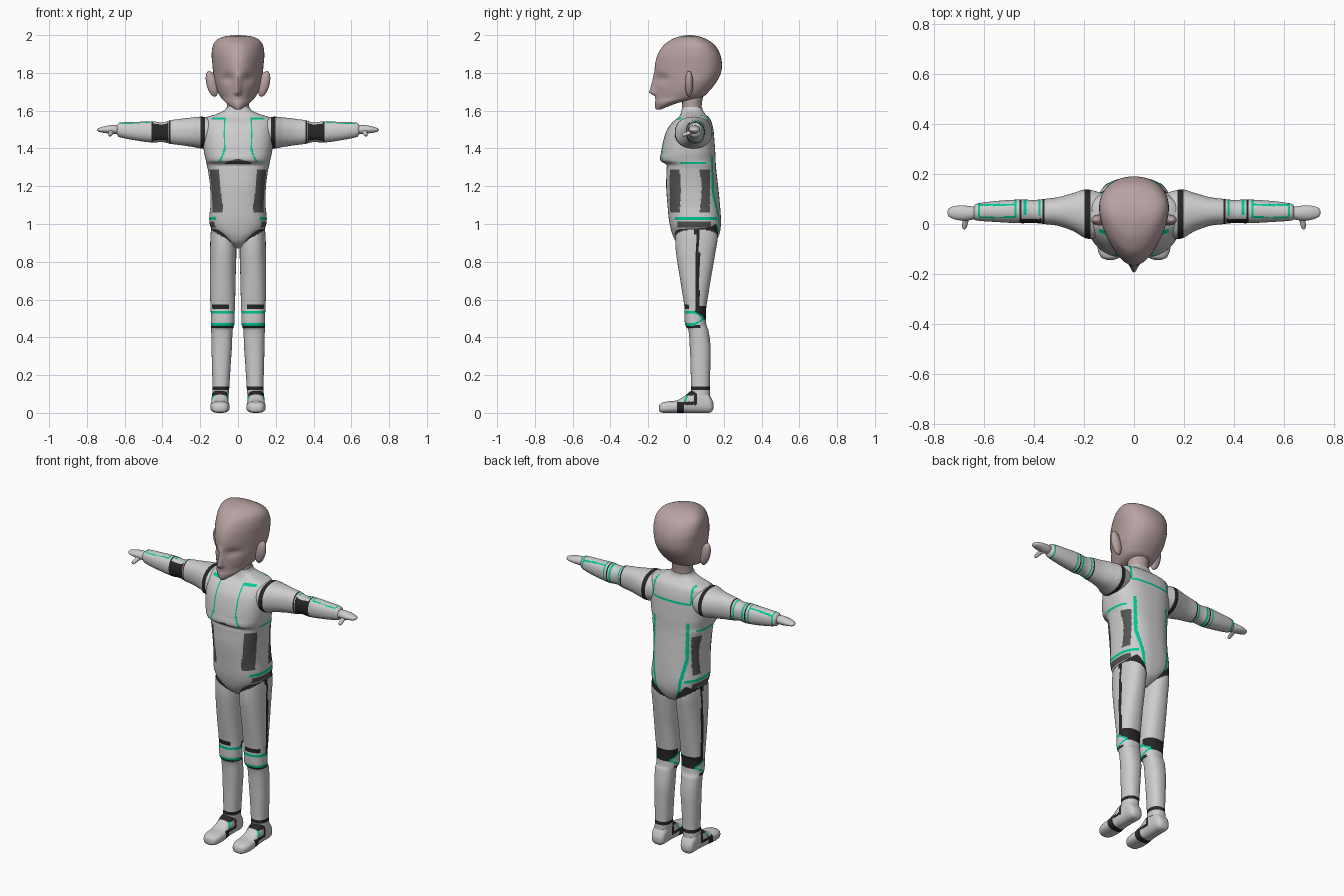
import bpy, bmesh, math
from mathutils import Vector

def mat(name, c):
    m = bpy.data.materials.new(name)
    m.diffuse_color = (*c, 1)
    return m

SUIT, DARK, GREEN, PANEL, SKIN = range(5)
MATS = [mat("suit_grey", (0.61, 0.61, 0.61)), mat("black_trim", (0.02, 0.02, 0.02)),
        mat("green_line", (0.0, 0.58, 0.30)), mat("dark_panel", (0.09, 0.09, 0.09)),
        mat("skin", (0.48, 0.36, 0.36))]

def sample(keys, t):
    """Smooth cubic interpolation through the key sections."""
    i = 0
    while i < len(keys) - 2 and t > keys[i + 1][0]:
        i += 1
    a, b = keys[i], keys[i + 1]
    p, q = keys[max(i - 1, 0)], keys[min(i + 2, len(keys) - 1)]
    h = b[0] - a[0]
    u = (t - a[0]) / h
    out = []
    for k in range(1, len(a)):
        m0 = (b[k] - p[k]) / (b[0] - p[0]) * h
        m1 = (q[k] - a[k]) / (q[0] - a[0]) * h
        out.append((2*u**3 - 3*u*u + 1) * a[k] + (u**3 - 2*u*u + u) * m0
                   + (3*u*u - 2*u**3) * b[k] + (u**3 - u*u) * m1)
    return out

def finish(name, bm, rule):
    bmesh.ops.recalc_face_normals(bm, faces=bm.faces)
    for f in bm.faces:
        f.smooth = True
        f.material_index = rule(f.calc_center_median())
    me = bpy.data.meshes.new(name)
    bm.to_mesh(me)
    bm.free()
    for m in MATS:
        me.materials.append(m)
    me.set_sharp_from_angle(angle=math.radians(40))
    ob = bpy.data.objects.new(name, me)
    bpy.context.collection.objects.link(ob)
    return ob

def loft(name, keys, axis, rule, n=2.0, seg=64, step=0.006, taper=0, side=1, shape=None):
    """Superellipse tube; keys are (position, min1, max1, min2, max2)."""
    bm = bmesh.new()
    t0, t1 = keys[0][0], keys[-1][0]
    count = max(4, round((t1 - t0) / step))
    rings = []
    for i in range(count + 1):
        t = t0 + (t1 - t0) * i / count
        a0, a1, b0, b1 = sample(keys, t)
        ring = []
        for j in range(seg):
            w = 2 * math.pi * j / seg
            c, s = math.cos(w), math.sin(w)
            c = math.copysign(abs(c) ** (2 / n), c)
            s = math.copysign(abs(s) ** (2 / n), s)
            c *= 1 + taper * s
            p, q = (a0 + a1) / 2 + c * (a1 - a0) / 2, (b0 + b1) / 2 + s * (b1 - b0) / 2
            co = {'x': (t, p, q), 'y': (p, t, q), 'z': (p, q, t)}[axis]
            co = Vector((co[0] * side, co[1], co[2]))
            ring.append(bm.verts.new(shape(co) if shape else co))
        rings.append(ring)
    for r, s in zip(rings, rings[1:]):
        for j in range(seg):
            k = (j + 1) % seg
            bm.faces.new((r[j], r[k], s[k], s[j]))
    bm.faces.new(rings[0])
    bm.faces.new(rings[-1])
    return finish(name, bm, rule)

def sym(rows):
    """Rows (z, front, back, half width) to loft keys."""
    return [(z, -w, w, f, b) for z, f, b, w in rows]

plain = lambda c: SUIT
skin = lambda c: SKIN

# Torso with piping lines, waist panels and belt
def torso_rule(c):
    a, y, z = abs(c.x), c.y, c.z
    if y < 0.03:
        f = 0.07 + 0.03 * (max(0, 1.42 - z) / 0.09) ** 2
        if 1.33 < z < 1.56 and abs(a - f) < 0.005 or abs(z - 1.558) < 0.005 and 0.07 < a < 0.14:
            return GREEN
        if 1.315 < z < 1.345 - 0.25 * a and a < 0.07 and y < -0.05:
            return PANEL
    if abs(z - 1.322) < 0.005 and -0.03 < y < 0.11 and a > 0.1:
        return GREEN
    if abs(z - 1.03) < 0.007 and -0.06 < y < 0.165 and a > 0.08:
        return GREEN
    if 0.98 < z < 1.014 and -0.045 < y < 0.13 and a > 0.1:
        return PANEL
    if y > 0.07:
        f = 0.108 if z > 1.15 else 0.108 - 0.2 * (1.15 - z)
        if 0.93 < z < 1.37 and abs(a - f) < 0.008:
            return GREEN
        if abs(z - 1.48) < 0.006 and a < 0.125:
            return GREEN
    if y > 0.02 and 1.48 < z < 1.575 and abs(a - 0.122) < 0.006:
        return GREEN
    if 1.06 < z < 1.29 and a > 0.08:
        bow = 0.012 * math.cos((z - 1.175) * 13)
        if -0.086 < y < -0.034 + bow * 0.5 or 0.07 + bow < y < 0.127:
            return PANEL
    return SUIT

loft("torso", sym([(0.87, 0.0, 0.10, 0.02), (0.90, -0.045, 0.15, 0.055), (0.93, -0.066, 0.17, 0.095),
     (0.97, -0.08, 0.182, 0.138), (1.02, -0.09, 0.185, 0.152), (1.10, -0.098, 0.18, 0.146),
     (1.20, -0.105, 0.17, 0.148), (1.29, -0.103, 0.16, 0.16), (1.315, -0.105, 0.158, 0.166),
     (1.335, -0.135, 0.157, 0.17), (1.38, -0.132, 0.155, 0.18), (1.45, -0.118, 0.15, 0.186),
     (1.50, -0.10, 0.145, 0.186), (1.54, -0.07, 0.135, 0.183), (1.565, -0.04, 0.122, 0.168),
     (1.58, -0.03, 0.105, 0.12), (1.60, -0.024, 0.09, 0.075), (1.62, -0.02, 0.085, 0.06)]),
     'z', torso_rule, n=2.6, seg=160, step=0.004)

# Neck and head
loft("neck", sym([(1.58, -0.022, 0.085, 0.062), (1.63, -0.02, 0.083, 0.058), (1.72, -0.02, 0.10, 0.062)]),
     'z', skin, step=0.02)

def face_shape(c):
    if c.y < 0:
        g = lambda v, m, s: math.exp(-((v - m) / s) ** 2)
        ramp = max(0, min(1, (1.81 - c.z) / 0.11)) * max(0, min(1, (c.z - 1.675) / 0.02))
        c.y -= 0.034 * ramp * g(c.x, 0, 0.017)
        c.y += 0.016 * g(abs(c.x), 0.055, 0.03) * g(c.z, 1.77, 0.025)
        c.y += 0.003 * g(c.x, 0, 0.03) * g(c.z, 1.655, 0.008)
    return c

loft("head", sym([(1.605, -0.158, -0.135, 0.012), (1.62, -0.164, -0.10, 0.034), (1.645, -0.165, -0.03, 0.064),
     (1.67, -0.163, 0.08, 0.086), (1.70, -0.161, 0.12, 0.103), (1.75, -0.162, 0.16, 0.119),
     (1.80, -0.166, 0.185, 0.125), (1.85, -0.163, 0.19, 0.13), (1.90, -0.148, 0.18, 0.133),
     (1.95, -0.115, 0.15, 0.125), (1.98, -0.07, 0.105, 0.10), (1.994, -0.03, 0.065, 0.065),
     (2.0, 0.01, 0.03, 0.012)]), 'z', skin, n=2.1, seg=72, taper=0.3, shape=face_shape)

# Arm trim: shoulder ring, elbow band, forearm piping
def arm_rule(c):
    x, y, z = abs(c.x), c.y, c.z
    if 0.174 < x < 0.196 or abs(x - 0.362) < 0.005 or abs(x - 0.452) < 0.005:
        return DARK
    if 0.36 < x < 0.45:
        if y < 0.02 and x > 0.37:
            return DARK
        return GREEN if y > 0.035 and min(abs(x - 0.378), abs(x - 0.435)) < 0.005 else SUIT
    if y > 0.03 and (abs(x - 0.472) < 0.005 or abs(x - 0.62) < 0.004):
        return GREEN
    if 0.47 < x < 0.622 and z > 1.49 and (abs(y - 0.076) < 0.004 or abs(y - 0.027) < 0.003):
        return GREEN
    return SUIT

# Leg trim: hip edge, side stripe, knee guard, ankle band
def leg_rule(c):
    a, y, z = abs(c.x), c.y, c.z
    if z > 0.9 + 0.62 * (a - 0.03):
        return DARK
    if z > 0.55 and abs(y - 0.06) < 0.011 and a > 0.1:
        return DARK
    if 0.552 < z < 0.575 and y < 0.035 and 0.045 < a < 0.135:
        return DARK
    spread = 0.033 * min(1, max(0, 1 - (y - 0.045) / 0.05))
    if y < 0.095 and abs(abs(z - 0.5) - spread) < 0.006:
        return GREEN
    if abs(z - 0.456) < 0.007 and y < 0.075:
        return DARK
    if y > 0.05 and abs(z - 0.53) < 0.036 and abs(z - 0.5) > spread:
        return DARK
    return DARK if abs(z - 0.13) < 0.008 else SUIT

# Shoe trim: sole strap, side strap up to the ankle, instep line
def foot_rule(c):
    y, z = c.y, c.z
    if z > 0.092 and 0.0 < y < 0.055:
        return DARK
    if z < 0.058 and -0.045 < y < -0.012 or 0.042 < z < 0.058 and -0.045 < y < 0.055:
        return DARK
    if 0.043 < y < 0.057 and z > 0.045:
        return DARK
    return GREEN if abs(y + 0.004 - 0.5 * (z - 0.07)) < 0.006 and z > 0.05 else SUIT

for side, tag in ((1, "left_"), (-1, "right_")):
    loft(tag + "arm", [(0.13, -0.055, 0.125, 1.41, 1.56), (0.19, -0.058, 0.138, 1.40, 1.568),
         (0.24, -0.03, 0.125, 1.408, 1.564), (0.30, -0.008, 0.108, 1.417, 1.557),
         (0.36, 0.0, 0.10, 1.425, 1.549), (0.40, 0.004, 0.096, 1.434, 1.538),
         (0.45, 0.003, 0.098, 1.431, 1.543), (0.55, 0.008, 0.092, 1.444, 1.54),
         (0.63, 0.014, 0.081, 1.461, 1.536), (0.64, 0.02, 0.072, 1.472, 1.526)],
         'x', arm_rule, n=2.2, step=0.004, side=side)
    loft(tag + "hand", [(0.62, 0.024, 0.066, 1.48, 1.52), (0.66, 0.015, 0.072, 1.476, 1.524),
         (0.70, 0.015, 0.074, 1.481, 1.519), (0.73, 0.024, 0.068, 1.486, 1.511),
         (0.742, 0.032, 0.06, 1.49, 1.506), (0.746, 0.042, 0.05, 1.496, 1.5)],
         'x', plain, seg=24, side=side)
    loft(tag + "thumb", [(-0.022, 0.676, 0.68, 1.468, 1.473), (-0.015, 0.669, 0.686, 1.463, 1.481),
         (0.01, 0.662, 0.686, 1.468, 1.492), (0.04, 0.65, 0.685, 1.478, 1.51)],
         'y', plain, seg=16, side=side)
    loft(tag + "leg", [(0.09, 0.05, 0.137, 0.025, 0.127), (0.15, 0.045, 0.135, 0.026, 0.126),
         (0.25, 0.039, 0.138, 0.024, 0.129), (0.35, 0.032, 0.14, 0.02, 0.13),
         (0.44, 0.028, 0.142, 0.012, 0.118), (0.465, 0.02, 0.143, -0.004, 0.108),
         (0.53, 0.018, 0.144, -0.008, 0.105), (0.56, 0.016, 0.146, -0.008, 0.108),
         (0.70, 0.013, 0.149, -0.03, 0.13), (0.85, 0.009, 0.148, -0.053, 0.156),
         (0.93, 0.014, 0.146, -0.056, 0.168), (1.0, 0.03, 0.14, -0.05, 0.165)],
         'z', leg_rule, n=2.3, step=0.005, side=side)
    loft(tag + "foot", [(-0.143, 0.08, 0.11, 0.012, 0.035), (-0.135, 0.06, 0.13, 0.003, 0.05),
         (-0.10, 0.046, 0.145, 0, 0.06), (-0.05, 0.045, 0.146, 0, 0.066),
         (-0.01, 0.05, 0.142, 0, 0.088), (0.03, 0.05, 0.141, 0, 0.118),
         (0.08, 0.05, 0.139, 0, 0.125), (0.12, 0.053, 0.136, 0, 0.10),
         (0.138, 0.063, 0.127, 0.008, 0.07), (0.146, 0.08, 0.11, 0.025, 0.05)],
         'y', foot_rule, n=2.6, seg=96, step=0.004, side=side)
    # Ear: flat oval leaning away from the head
    bm = bmesh.new()
    bmesh.ops.create_uvsphere(bm, u_segments=20, v_segments=12, radius=1)
    for v in bm.verts:
        x, y, z = v.co
        v.co = (side * (0.138 + 0.03 * x + 0.014 * z), 0.016 + 0.022 * y, 1.742 + 0.068 * z)
    finish(tag + "ear", bm, skin)
